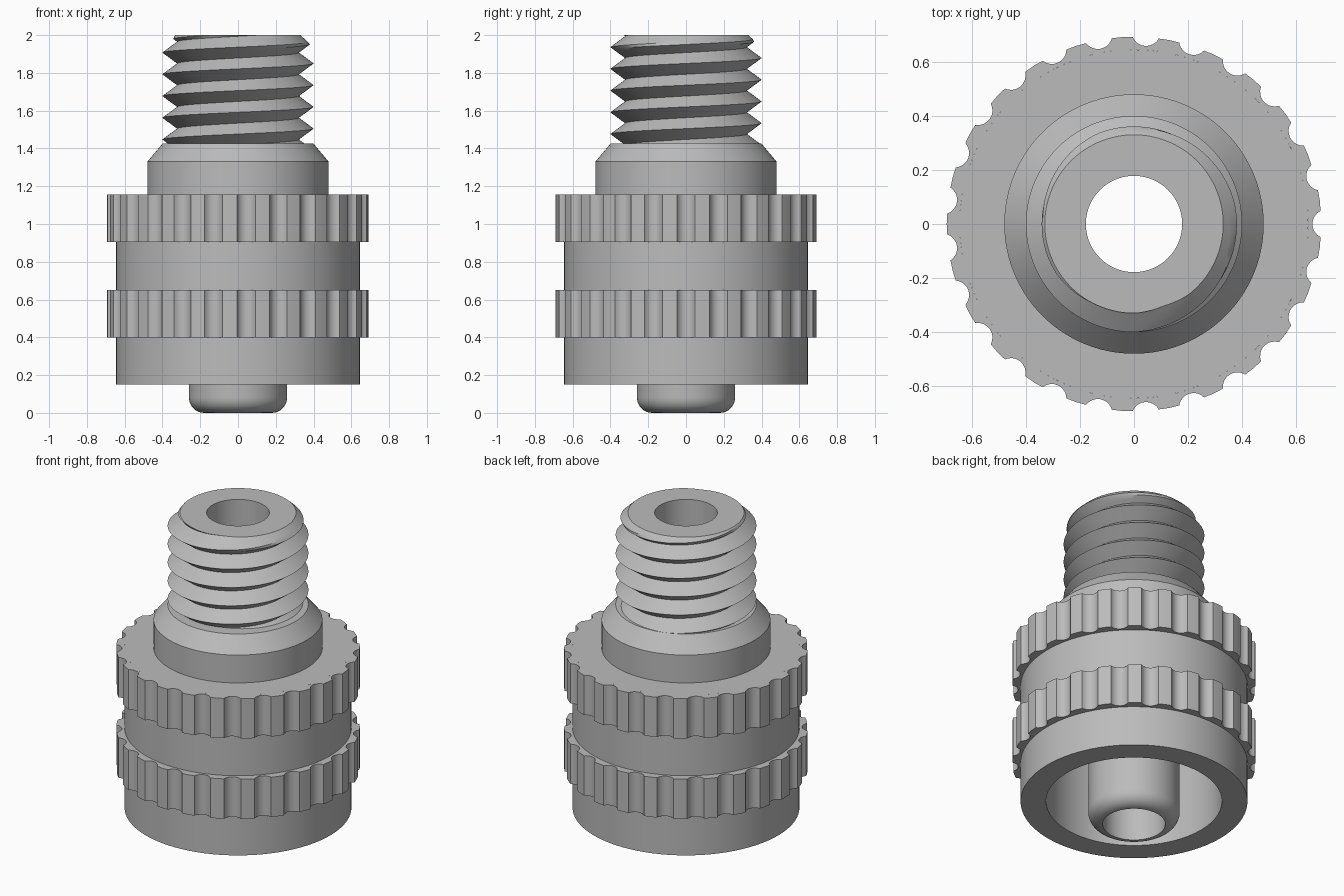
import bpy, bmesh, math
from math import sin, cos, pi, tau

default = bpy.data.objects.get("Cube")
if default:
    bpy.data.objects.remove(default, do_unlink=True)

metal = bpy.data.materials.new("grey_metal")
metal.use_nodes = True
GREY = (0.5, 0.5, 0.5, 1)
metal.diffuse_color = GREY
metal.node_tree.nodes["Principled BSDF"].inputs["Base Color"].default_value = GREY


def sweep(name, columns):
    """Skin a ring of (angle, closed radius/height section) columns."""
    bm = bmesh.new()
    rows = [[bm.verts.new((r * cos(a), r * sin(a), z)) for r, z in section]
            for a, section in columns]
    for i, row in enumerate(rows):
        nxt = rows[(i + 1) % len(rows)]
        for j in range(len(row)):
            k = (j + 1) % len(row)
            bm.faces.new((row[j], nxt[j], nxt[k], row[k]))
    bmesh.ops.remove_doubles(bm, verts=bm.verts, dist=0.0002)
    bmesh.ops.recalc_face_normals(bm, faces=bm.faces)
    mesh = bpy.data.meshes.new(name)
    bm.to_mesh(mesh)
    bm.free()
    obj = bpy.data.objects.new(name, mesh)
    bpy.context.collection.objects.link(obj)
    mesh.materials.append(metal)
    bpy.ops.object.select_all(action='DESELECT')
    obj.select_set(True)
    bpy.context.view_layer.objects.active = obj
    bpy.ops.object.shade_smooth_by_angle(angle=math.radians(28))
    return obj


SEGMENTS = 120
BODY, BORE, CORE = 0.645, 0.178, 0.30
SHOULDER, TOP = 1.425, 2.0

# Hollow body: shoulder, neck, outer wall, cavity, rounded inner stem and bore
stem, fillet = 0.26, 0.082
section = [(CORE, SHOULDER), (0.40, SHOULDER), (0.48, 1.33), (0.48, 1.155),
           (BODY, 1.155), (BODY, 0.15), (0.50, 0.15), (0.50, 1.0), (stem, 1.0)]
for i in range(9):
    a = i / 8 * pi / 2
    section.append((stem - fillet + fillet * cos(a), fillet - fillet * sin(a)))
section += [(BORE, TOP), (CORE, TOP)]
sweep("body", [(tau * i / SEGMENTS, section) for i in range(SEGMENTS)])

# Scalloped grip rings
GROOVES, GRIP = 25, 0.693
CUT_CENTRE, CUT_RADIUS, CUT_SPAN = 0.714, 0.054, math.radians(64)
outline = []
for g in range(GROOVES):
    mid = tau * g / GROOVES
    for i in range(-4, 5):
        t = CUT_SPAN * i / 4
        x, y = CUT_CENTRE - CUT_RADIUS * cos(t), CUT_RADIUS * sin(t)
        outline.append((mid + math.atan2(y, x), math.hypot(x, y)))
    outline.append((mid + pi / GROOVES, GRIP))
for name, low in (("lower_grip_ring", 0.40), ("upper_grip_ring", 0.905)):
    high = low + 0.25
    sweep(name, [(a, [(BODY, low), (r, low), (r, high), (BODY, high)])
                 for a, r in outline])

# Right-handed screw thread, cut off at both ends and chamfered at the top
PITCH, ROOT, CREST = 0.115, 0.322, 0.40
CREST_START = 1.39          # crest height at angle zero
STEPS = 8                   # section points per turn


def thread_radius(a, z):
    phase = ((z - CREST_START) / PITCH - a / tau) % 1
    r = ROOT + (CREST - ROOT) * abs(1 - 2 * phase)
    return min(r, 0.33 + 1.1 * (TOP - z))


columns = []
for i in range(SEGMENTS + 1):
    a = tau * i / SEGMENTS
    points = [(CORE, SHOULDER)]
    for k in range(-2 * STEPS, 7 * STEPS):
        z = CREST_START + PITCH * (a / tau + k / STEPS)
        z = min(max(z, SHOULDER), TOP)
        points.append((thread_radius(a, z), z))
    points.append((CORE, TOP))
    columns.append((a, points))


def build_thread():
    """Helical columns: the seam joins through merged points one turn apart."""
    bm = bmesh.new()
    rows = [[bm.verts.new((r * cos(a), r * sin(a), z)) for r, z in pts]
            for a, pts in columns]
    for row, nxt in zip(rows, rows[1:]):
        for j in range(len(row)):
            k = (j + 1) % len(row)
            bm.faces.new((row[j], nxt[j], nxt[k], row[k]))
    bmesh.ops.remove_doubles(bm, verts=bm.verts, dist=0.0002)
    bmesh.ops.recalc_face_normals(bm, faces=bm.faces)
    mesh = bpy.data.meshes.new("screw_thread")
    bm.to_mesh(mesh)
    bm.free()
    mesh.materials.append(metal)
    obj = bpy.data.objects.new("screw_thread", mesh)
    bpy.context.collection.objects.link(obj)
    bpy.ops.object.select_all(action='DESELECT')
    obj.select_set(True)
    bpy.context.view_layer.objects.active = obj
    bpy.ops.object.shade_smooth_by_angle(angle=math.radians(28))


build_thread()
